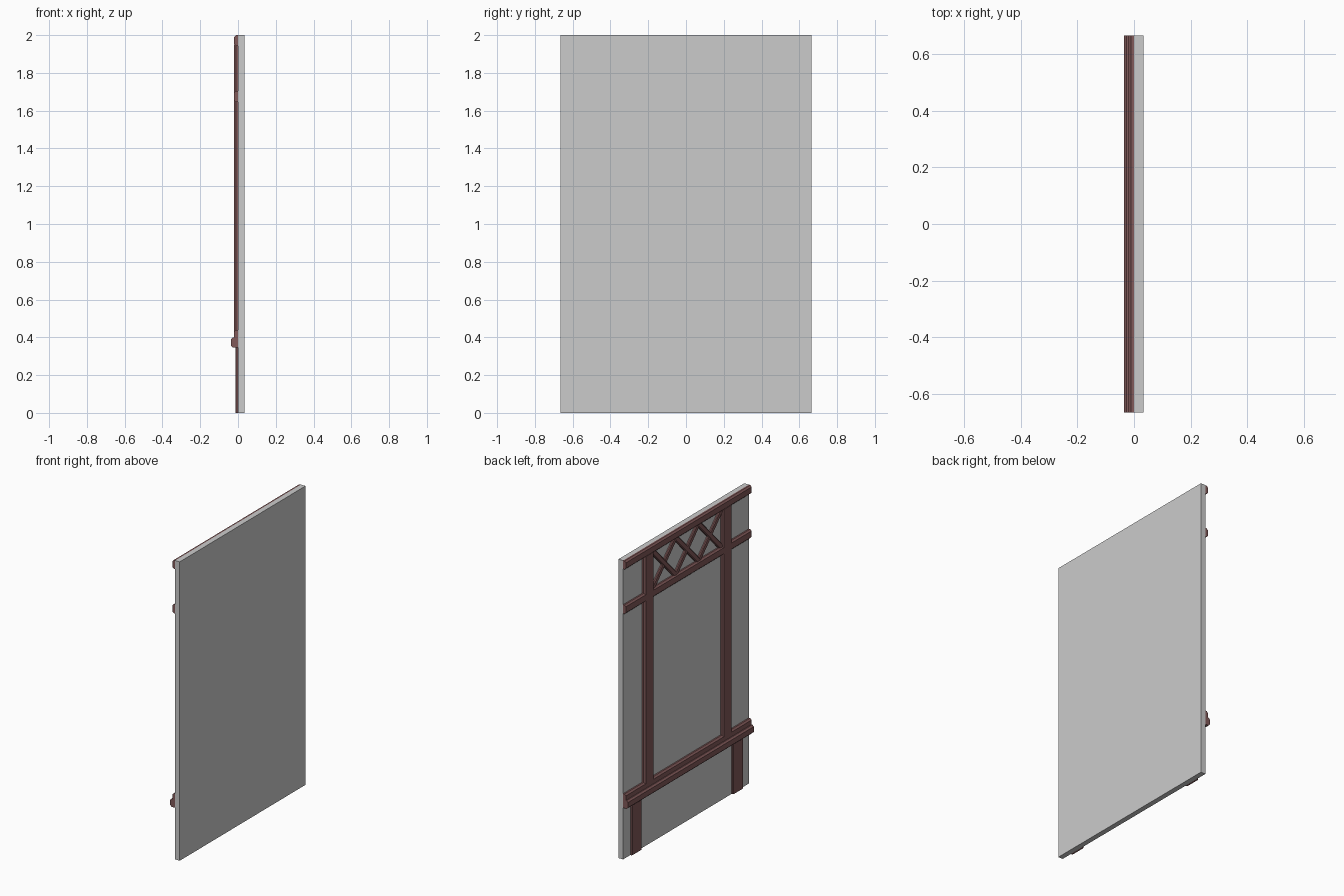
import bpy, bmesh, math

if "Cube" in bpy.data.objects:
    bpy.data.objects.remove(bpy.data.objects["Cube"])

wood = bpy.data.materials.new("dark_wood")
wood.diffuse_color = (0.22, 0.10, 0.10, 1)
wood.use_nodes = True
wood.node_tree.nodes["Principled BSDF"].inputs["Base Color"].default_value = wood.diffuse_color

HALF = 0.665  # half width of the wall along y


def prism(name, profile, place, length, mat=None):
    """Extrude a closed (across, depth) profile; place(across, depth, along) gives xyz."""
    bm = bmesh.new()
    rings = [[bm.verts.new(place(a, d, t)) for a, d in profile] for t in (0, length)]
    n = len(profile)
    for i in range(n):
        j = (i + 1) % n
        bm.faces.new((rings[0][i], rings[0][j], rings[1][j], rings[1][i]))
    bm.faces.new(rings[0][::-1])
    bm.faces.new(rings[1])
    bmesh.ops.recalc_face_normals(bm, faces=bm.faces)
    me = bpy.data.meshes.new(name)
    bm.to_mesh(me)
    bm.free()
    ob = bpy.data.objects.new(name, me)
    bpy.context.collection.objects.link(ob)
    if mat:
        me.materials.append(mat)
    return ob


def timber(name, start, end, width, depth, chamfer=0.01):
    """Chamfered beam on the wall face (x = 0) between two (y, z) points."""
    dy, dz = end[0] - start[0], end[1] - start[1]
    length = math.hypot(dy, dz)
    uy, uz = dy / length, dz / length
    w = width / 2
    profile = [(-w, 0), (w, 0), (w, depth - chamfer), (w - chamfer, depth),
               (chamfer - w, depth), (-w, depth - chamfer)]

    def place(a, d, t):
        return (-d, start[0] + uy * t - uz * a, start[1] + uz * t + uy * a)

    return prism(name, profile, place, length, wood)


# plain wall panel
prism("wall_panel", [(-HALF, 0), (HALF, 0), (HALF, 0.034), (-HALF, 0.034)],
      lambda a, d, t: (d, a, t), 2.0)

# horizontal rails: (name, bottom, top, depth)
for name, z0, z1, depth in (("top_rail", 1.943, 2.0, 0.021),
                            ("middle_rail", 1.645, 1.705, 0.020),
                            ("bottom_rail", 0.36, 0.44, 0.020),
                            ("sill", 0.345, 0.40, 0.036)):
    z = (z0 + z1) / 2
    timber(name, (-HALF, z), (HALF, z), z1 - z0, depth)

# upright posts and lower legs on both sides
for side, s in (("left", 1), ("right", -1)):
    timber(side + "_post", (s * 0.413, 0.42), (s * 0.413, 1.95), 0.10, 0.0205)
    timber(side + "_lower_post", (s * 0.535, 0), (s * 0.535, 0.36), 0.108, 0.012, 0.006)

# lattice of three crosses between the upper rails
cell = 0.242
for i in range(3):
    y0 = (i - 1.5) * cell
    timber(f"lattice_rise_{i + 1}", (y0, 1.70), (y0 + cell, 1.948), 0.035, 0.014, 0.005)
    timber(f"lattice_fall_{i + 1}", (y0, 1.948), (y0 + cell, 1.70), 0.035, 0.013, 0.005)
